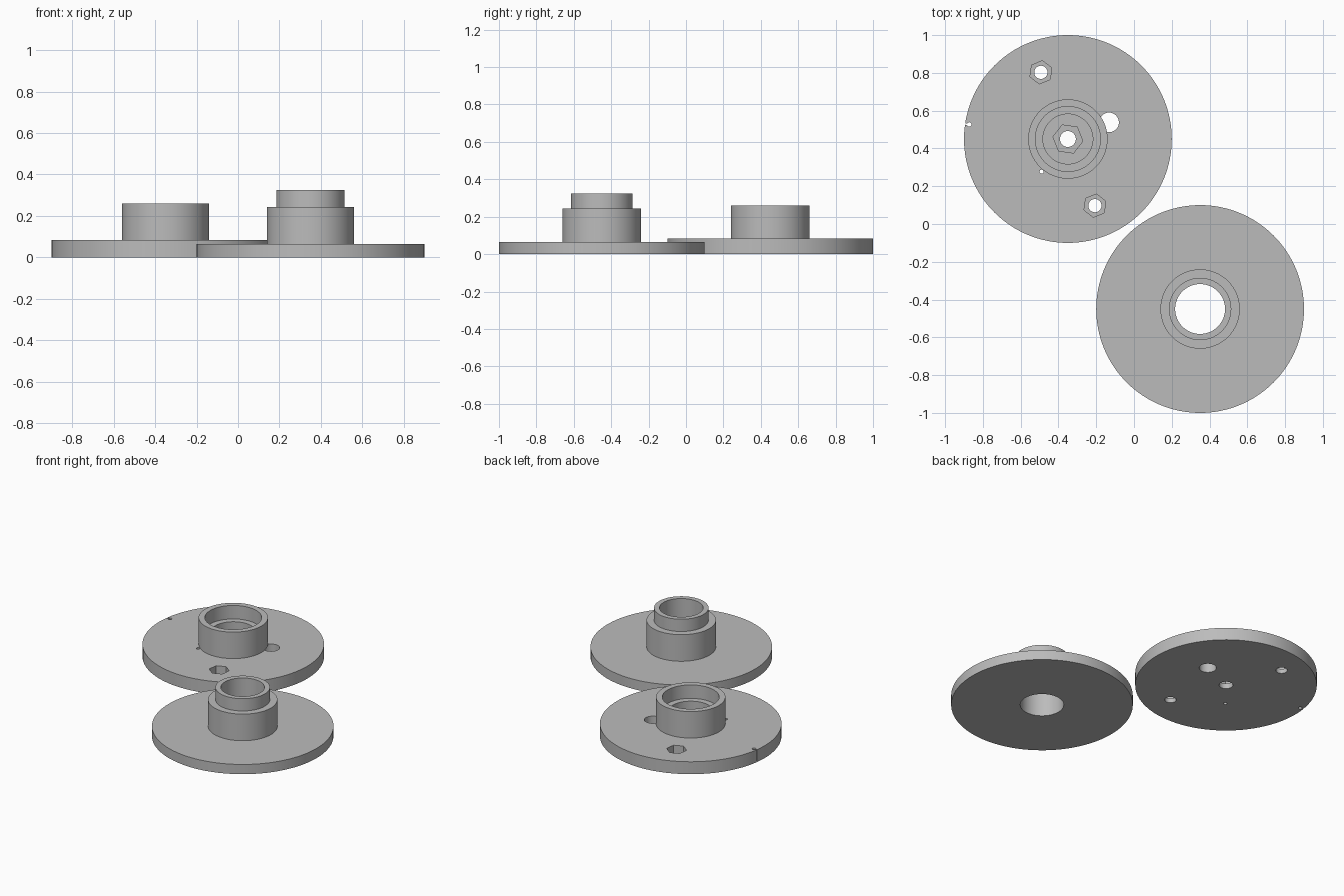
import bpy, bmesh, math
from mathutils import Vector

if "Cube" in bpy.data.objects:
    bpy.data.objects.remove(bpy.data.objects["Cube"])

grey = bpy.data.materials.new("plain grey")
grey.diffuse_color = (0.5, 0.5, 0.5, 1)
grey.use_nodes = True
grey.node_tree.nodes["Principled BSDF"].inputs["Base Color"].default_value = grey.diffuse_color


def finish(name, bm, loc=(0, 0, 0)):
    bmesh.ops.recalc_face_normals(bm, faces=bm.faces)
    me = bpy.data.meshes.new(name)
    bm.to_mesh(me)
    bm.free()
    me.materials.append(grey)
    ob = bpy.data.objects.new(name, me)
    ob.location = loc
    bpy.context.collection.objects.link(ob)
    return ob


def lathe(name, profile, centre, n=128):
    """Spin a closed (radius, height) outline round the vertical axis."""
    bm = bmesh.new()
    rings = []
    for i in range(n):
        a = 2 * math.pi * i / n
        rings.append([bm.verts.new((r * math.cos(a), r * math.sin(a), z)) for r, z in profile])
    m = len(profile)
    for i in range(n):
        p, q = rings[i], rings[(i + 1) % n]
        for j in range(m):
            k = (j + 1) % m
            bm.faces.new((p[j], q[j], q[k], p[k]))
    return finish(name, bm, (centre[0], centre[1], 0))


def prism(name, x, y, r, z0, z1, n=32, turn=0.0):
    """Upright prism used as a cutter."""
    bm = bmesh.new()
    ring = [(x + r * math.cos(turn + 2 * math.pi * i / n),
             y + r * math.sin(turn + 2 * math.pi * i / n)) for i in range(n)]
    low = [bm.verts.new((px, py, z0)) for px, py in ring]
    high = [bm.verts.new((px, py, z1)) for px, py in ring]
    bm.faces.new(low[::-1])
    bm.faces.new(high)
    for i in range(n):
        k = (i + 1) % n
        bm.faces.new((low[i], low[k], high[k], high[i]))
    return finish(name, bm)


def cut(ob, cutter):
    bpy.context.view_layer.objects.active = ob
    mod = ob.modifiers.new("cut", 'BOOLEAN')
    mod.operation = 'DIFFERENCE'
    mod.solver = 'EXACT'
    mod.object = cutter
    bpy.ops.object.modifier_apply(modifier=mod.name)
    bpy.data.objects.remove(cutter)


# Socket half: plate, stepped hub and bolt hole
T = 0.083
cx, cy = -0.35, 0.45
socket = lathe("socket_flange", [
    (0.042, 0), (0.55, 0), (0.55, T), (0.21, T), (0.21, 0.26), (0.172, 0.26),
    (0.172, 0.17), (0.132, 0.17), (0.132, T), (0.042, T)], (cx, cy))

# Nut recess in the hub floor
cut(socket, prism("hub_nut_cutter", cx, cy, 0.08, 0.035, 0.12, 6, math.radians(-8)))

# Two opposite bolt holes with nut recesses
for s in (1, -1):
    x, y = cx - 0.143 * s, cy + 0.353 * s
    cut(socket, prism("nut_cutter", x, y, 0.062, 0.03, 0.15, 6, math.radians(22)))
    cut(socket, prism("bolt_cutter", x, y, 0.035, -0.05, 0.15))

# Cord hole beside the hub, under its wall
cut(socket, prism("cord_hole_cutter", -0.132, 0.538, 0.052, -0.05, T, 48))

# Pin holes beside the hub and near the rim
cut(socket, prism("pin_cutter", -0.489, 0.277, 0.011, -0.05, T, 16))
cut(socket, prism("rim_pin_cutter", -0.872, 0.527, 0.012, -0.05, 0.15, 16))

# Narrow slit from the rim pin hole to the edge
bm = bmesh.new()
bmesh.ops.create_cube(bm, size=1)
bmesh.ops.scale(bm, vec=(0.05, 0.008, 0.3), verts=bm.verts)
slit = finish("rim_slit_cutter", bm, (-0.897, 0.530, 0.05))
slit.rotation_euler.z = math.radians(-8)
bpy.context.view_layer.update()
cut(socket, slit)

# Plug half: plate, shoulder and open tube
plug = lathe("plug_flange", [
    (0.132, 0), (0.55, 0), (0.55, 0.065), (0.21, 0.065), (0.21, 0.243),
    (0.165, 0.243), (0.165, 0.325), (0.132, 0.325)], (0.35, -0.45))

for ob in (socket, plug):
    bpy.ops.object.select_all(action='DESELECT')
    ob.select_set(True)
    bpy.context.view_layer.objects.active = ob
    bpy.ops.object.shade_smooth_by_angle(angle=math.radians(30))
